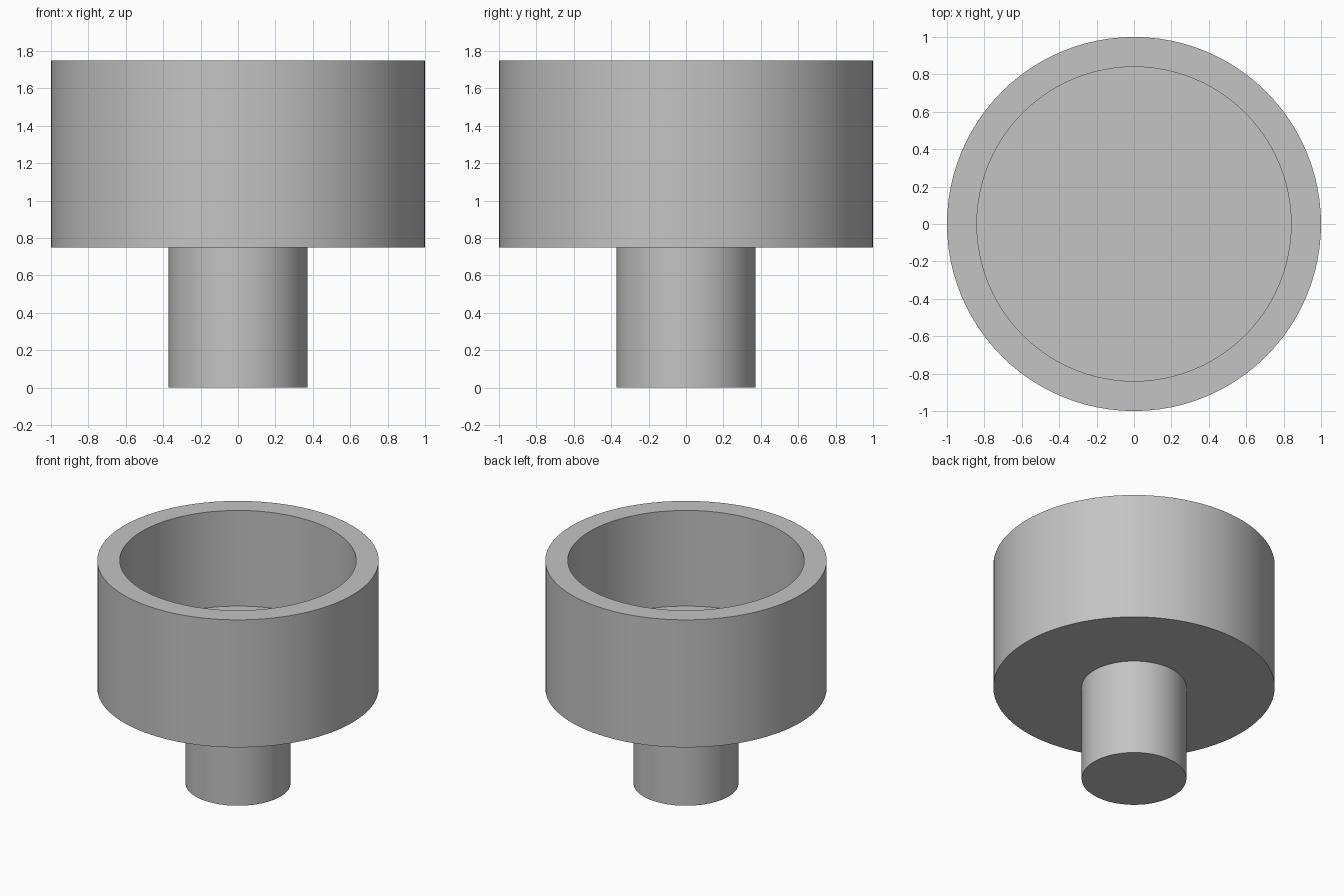
import bpy
import bmesh
import math

SEGMENTS = 96

old = bpy.data.objects.get("Cube")
if old:
    bpy.data.objects.remove(old, do_unlink=True)

# Plain grey material
grey = bpy.data.materials.new("grey")
grey.use_nodes = True
colour = (0.55, 0.55, 0.55, 1)
grey.diffuse_color = colour
grey.node_tree.nodes["Principled BSDF"].inputs["Base Color"].default_value = colour


def lathe(name, profile):
    """Revolve a (radius, z) profile that starts and ends on the axis or a flat cap."""
    bm = bmesh.new()
    rings = []
    for radius, z in profile:
        ring = []
        for i in range(SEGMENTS):
            a = math.tau * i / SEGMENTS
            ring.append(bm.verts.new((radius * math.cos(a), radius * math.sin(a), z)))
        rings.append(ring)
    for low, high in zip(rings, rings[1:]):
        for i in range(SEGMENTS):
            j = (i + 1) % SEGMENTS
            bm.faces.new((low[i], low[j], high[j], high[i]))
    bm.faces.new(rings[0][::-1])
    bm.faces.new(rings[-1])
    bmesh.ops.recalc_face_normals(bm, faces=bm.faces)
    mesh = bpy.data.meshes.new(name)
    bm.to_mesh(mesh)
    bm.free()
    mesh.materials.append(grey)
    obj = bpy.data.objects.new(name, mesh)
    bpy.context.collection.objects.link(obj)
    bpy.ops.object.select_all(action="DESELECT")
    obj.select_set(True)
    bpy.context.view_layer.objects.active = obj
    bpy.ops.object.shade_smooth_by_angle(angle=math.radians(30))
    return obj


# Open cup: outer wall, flat rim, inner wall and floor
lathe("cup", [(1, 0.75), (1, 1.75), (0.84, 1.75), (0.84, 1.0)])

# Solid round stem below the cup
lathe("stem", [(0.372, 0), (0.372, 0.75)])
